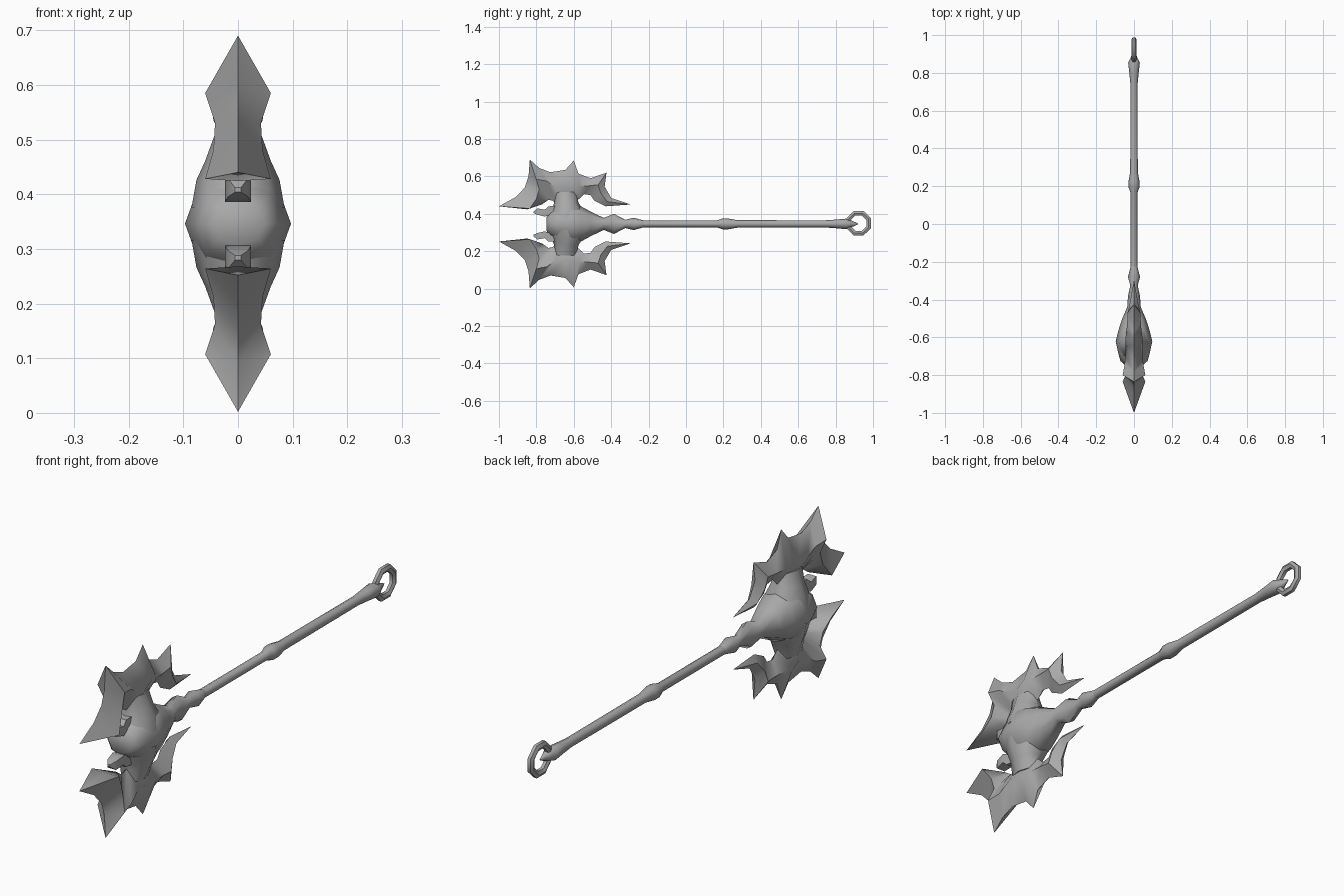
import bpy, bmesh, math

if "Cube" in bpy.data.objects:
    bpy.data.objects.remove(bpy.data.objects["Cube"])

ZC = 0.346  # height of the weapon's axis
metal = bpy.data.materials.new("grey_metal")
metal.diffuse_color = (0.4, 0.4, 0.4, 1)
metal.use_nodes = True
metal.node_tree.nodes["Principled BSDF"].inputs["Base Color"].default_value = metal.diffuse_color


def finish(name, bm, angle=50):
    bmesh.ops.remove_doubles(bm, verts=bm.verts, dist=0.0003)
    bmesh.ops.recalc_face_normals(bm, faces=bm.faces)
    me = bpy.data.meshes.new(name)
    bm.to_mesh(me)
    bm.free()
    me.materials.append(metal)
    ob = bpy.data.objects.new(name, me)
    bpy.context.collection.objects.link(ob)
    bpy.ops.object.select_all(action='DESELECT')
    ob.select_set(True)
    bpy.context.view_layer.objects.active = ob
    bpy.ops.object.shade_smooth_by_angle(angle=math.radians(angle))
    return ob


def loft(name, stations, sides=8, turn=0.0, angle=50):
    """Closed tube along y; each station is y, x radius, z radius, z centre."""
    bm = bmesh.new()
    rings = []
    for y, rx, rz, z in stations:
        rings.append([bm.verts.new((rx * math.cos(turn + math.tau * i / sides), y,
                                    z + rz * math.sin(turn + math.tau * i / sides)))
                      for i in range(sides)])
    for a, b in zip(rings, rings[1:]):
        for i in range(sides):
            j = (i + 1) % sides
            bm.faces.new((a[i], a[j], b[j], b[i]))
    bm.faces.new(rings[0])
    bm.faces.new(rings[-1])
    return finish(name, bm, angle)


def blade(name, sign):
    """Crescent of strips: sharp outer edge, thick ridge, sharp inner edge."""
    # outer y, z / ridge y, z, half thickness / inner y, z
    rows = [
        (-1.00, .440, -1.00, .440, .000, -1.00, .440),
        (-.910, .490, -.835, .428, .060, -.850, .424),
        (-.862, .540, -.800, .480, .045, -.770, .450),
        (-.842, .600, -.785, .530, .042, -.735, .475),
        (-.835, .690, -.800, .585, .060, -.715, .470),
        (-.785, .645, -.745, .575, .050, -.700, .460),
        (-.725, .622, -.700, .545, .046, -.680, .450),
        (-.645, .635, -.650, .535, .045, -.650, .450),
        (-.600, .685, -.605, .560, .045, -.610, .460),
        (-.575, .615, -.570, .550, .040, -.570, .480),
        (-.510, .590, -.520, .550, .036, -.545, .505),
        (-.425, .620, -.470, .555, .034, -.510, .500),
        (-.435, .545, -.455, .510, .030, -.490, .470),
        (-.400, .485, -.420, .465, .022, -.430, .440),
        (-.295, .450, -.295, .450, .000, -.295, .450),
    ]
    bm = bmesh.new()
    for side in (-1, 1):
        grid = [[bm.verts.new((x, y, ZC + sign * (z - ZC))) for x, y, z in
                 ((0, r[0], r[1]), (side * r[4], r[2], r[3]), (0, r[5], r[6]))]
                for r in rows]
        for a, b in zip(grid, grid[1:]):
            for k in (0, 1):
                bm.faces.new((a[k], a[k + 1], b[k + 1], b[k]))
    bmesh.ops.remove_doubles(bm, verts=bm.verts, dist=0.0003)
    return finish(name, bm, 60)


# Bulbous head tapering into the socket and collar
loft("head", [
    (-.745, .050, .038, ZC), (-.725, .072, .065, ZC), (-.690, .082, .090, ZC),
    (-.620, .097, .110, ZC), (-.565, .083, .096, ZC), (-.510, .066, .066, ZC),
    (-.440, .036, .032, ZC), (-.385, .032, .054, ZC), (-.325, .020, .022, ZC),
    (-.280, .032, .033, ZC), (-.225, .018, .018, ZC)])

for label, s in (("upper", 1), ("lower", -1)):
    blade(label + "_blade", s)
    # Neck joining the head to the blade
    bm = bmesh.new()
    levels = []
    for h, y0, y1, w in ((.03, -.735, -.54, .085), (.08, -.715, -.555, .076),
                         (.115, -.705, -.575, .060), (.17, -.71, -.585, .040)):
        c, r = (y0 + y1) / 2, (y1 - y0) / 2
        levels.append([bm.verts.new((w * math.cos(math.tau * i / 8),
                                     c + r * math.sin(math.tau * i / 8), ZC + s * h))
                       for i in range(8)])
    for a, b in zip(levels, levels[1:]):
        for i in range(8):
            bm.faces.new((a[i], a[(i + 1) % 8], b[(i + 1) % 8], b[i]))
    bm.faces.new(levels[0])
    bm.faces.new(levels[-1])
    finish(label + "_neck", bm)
    # Small blunt hook on the front of the head
    loft(label + "_hook", [
        (-.815, .008, .006, ZC + s * .062), (-.795, .026, .024, ZC + s * .066),
        (-.755, .034, .026, ZC + s * .058), (-.735, .030, .034, ZC + s * .070),
        (-.690, .030, .030, ZC + s * .075)], 4, math.pi / 4, 35)

# Long handle with a middle knob and a pointed end
loft("handle", [
    (-.24, .018, .018, ZC), (.165, .018, .018, ZC), (.195, .029, .029, ZC),
    (.225, .029, .029, ZC), (.275, .020, .020, ZC), (.74, .019, .019, ZC),
    (.80, .025, .023, ZC), (.855, .031, .028, ZC), (.885, .016, .018, ZC),
    (.92, .002, .002, ZC)])

# Eight-sided hanging ring
bm = bmesh.new()
loops = []
for i in range(8):
    a = math.tau * (i + .5) / 8
    loops.append([bm.verts.new((.013 * math.cos(t), .923 + (.058 + .015 * math.sin(t)) * math.cos(a),
                                ZC + .004 + (.057 + .015 * math.sin(t)) * math.sin(a)))
                  for t in [math.tau * k / 6 for k in range(6)]])
for i in range(8):
    a, b = loops[i], loops[(i + 1) % 8]
    for k in range(6):
        bm.faces.new((a[k], a[(k + 1) % 6], b[(k + 1) % 6], b[k]))
finish("end_ring", bm)
